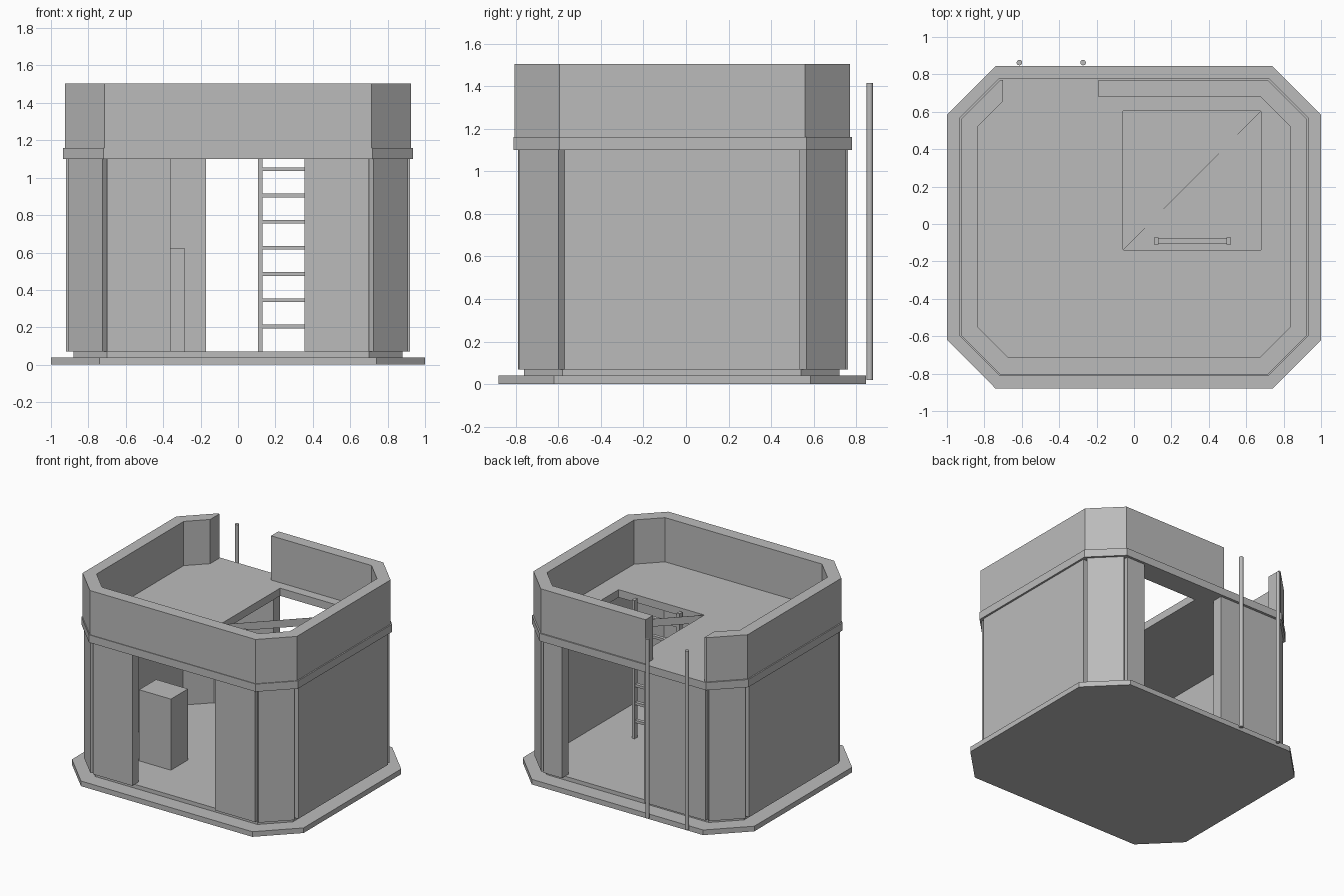
import bpy
import bmesh
from math import radians

cube = bpy.data.objects.get("Cube")
if cube:
    bpy.data.objects.remove(cube, do_unlink=True)

# Single plain grey material
GREY = (0.5, 0.5, 0.5, 1.0)
mat = bpy.data.materials.new("plain_grey")
mat.use_nodes = True
mat.diffuse_color = GREY
mat.node_tree.nodes["Principled BSDF"].inputs["Base Color"].default_value = GREY


def prism(name, outline, z0, z1):
    """Extrude a flat outline from z0 up to z1."""
    bm = bmesh.new()
    face = bm.faces.new([bm.verts.new((x, y, z0)) for x, y in outline])
    top = bmesh.ops.extrude_face_region(bm, geom=[face])
    verts = [v for v in top["geom"] if isinstance(v, bmesh.types.BMVert)]
    bmesh.ops.translate(bm, verts=verts, vec=(0, 0, z1 - z0))
    bmesh.ops.recalc_face_normals(bm, faces=bm.faces)
    mesh = bpy.data.meshes.new(name)
    bm.to_mesh(mesh)
    bm.free()
    mesh.materials.append(mat)
    obj = bpy.data.objects.new(name, mesh)
    bpy.context.collection.objects.link(obj)
    return obj


def box(name, x0, x1, y0, y1, z0, z1):
    return prism(name, [(x0, y0), (x1, y0), (x1, y1), (x0, y1)], z0, z1)


def octagon(half_x, front, back, cut):
    """Chamfered rectangle, counter-clockwise from the back right corner."""
    inner = half_x - cut
    return [(-inner, back), (-half_x, back - cut),
            (-half_x, front + cut), (-inner, front),
            (inner, front), (half_x, front + cut),
            (half_x, back - cut), (inner, back)]


FLOOR, CEILING, DECK, TOP = 0.07, 1.10, 1.16, 1.505

# Base plate and raised floor
prism("base_plate", octagon(1.0, -0.88, 0.845, 0.26), 0, 0.04)
prism("floor_step", octagon(0.88, -0.76, 0.72, 0.18), 0.04, FLOOR)

# Straight wall panels with a doorway front and back
box("front_wall_right", -0.70, -0.36, -0.79, -0.71, FLOOR, CEILING)
box("front_wall_left", 0.355, 0.70, -0.79, -0.71, FLOOR, CEILING)
box("back_wall_right", -0.70, -0.17, 0.68, 0.76, FLOOR, CEILING)
box("back_wall_left", 0.54, 0.70, 0.68, 0.76, FLOOR, CEILING)
box("side_wall_right", -0.92, -0.84, -0.57, 0.535, FLOOR, CEILING)
box("side_wall_left", 0.84, 0.92, -0.57, 0.535, FLOOR, CEILING)

# Angled corner panels, separated from the walls by small grooves
t = 0.057
for sx, side in ((-1, "right"), (1, "left")):
    for sy, y_end, end in ((-1, -0.785, "front"), (1, 0.752, "back")):
        y_side = y_end - sy * 0.185
        prism(f"{end}_corner_panel_{side}",
              [(sx * 0.91, y_side), (sx * 0.725, y_end),
               (sx * (0.725 - t), y_end - sy * t),
               (sx * (0.91 - t), y_side - sy * t)], FLOOR, CEILING)

# Roof deck with a square hatch
deck = prism("roof_deck", octagon(0.935, -0.81, 0.78, 0.215), CEILING, DECK)
cutter = box("hatch_cutter", -0.06, 0.68, -0.14, 0.605, 1.0, 1.3)
cutter.hide_render = True
cutter.hide_viewport = True
cutter.display_type = 'WIRE'
cut = deck.modifiers.new("hatch", 'BOOLEAN')
cut.operation = 'DIFFERENCE'
cut.solver = 'EXACT'
cut.object = cutter

# Thin brace across the hatch
prism("hatch_brace", [(-0.06, -0.139), (-0.059, -0.14),
                      (0.68, 0.604), (0.679, 0.605)], CEILING, DECK)

# Parapet, open at the back
outer = octagon(0.925, -0.805, 0.77, 0.21)
inner = octagon(0.835, -0.71, 0.68, 0.158)
prism("parapet",
      [(-0.70, 0.77)] + outer + [(-0.19, 0.77), (-0.19, 0.68)]
      + inner[:0:-1] + [(-0.70, 0.657)], DECK, TOP)

# Cabinet inside the front doorway
box("cabinet", -0.56, -0.285, -0.42, -0.21, FLOOR, 0.625)

# Ladder up through the hatch
for x, side in ((0.107, "right"), (0.495, "left")):
    box(f"ladder_rail_{side}", x, x + 0.024, -0.11, -0.073, FLOOR, 1.15)
for i in range(8):
    z = 0.195 + i * 0.14
    if z < 1.12:
        box(f"ladder_rung_{i + 1}", 0.125, 0.50, -0.105, -0.078, z, z + 0.02)

# Two slim poles behind the parapet gap
for x, side in ((-0.613, "right"), (-0.272, "left")):
    bpy.ops.mesh.primitive_cylinder_add(vertices=12, radius=0.015, depth=1.395,
                                        location=(x, 0.863, 0.717))
    pole = bpy.context.object
    pole.name = f"pole_{side}"
    pole.data.materials.append(mat)
    bpy.ops.object.shade_smooth_by_angle(angle=radians(35))
